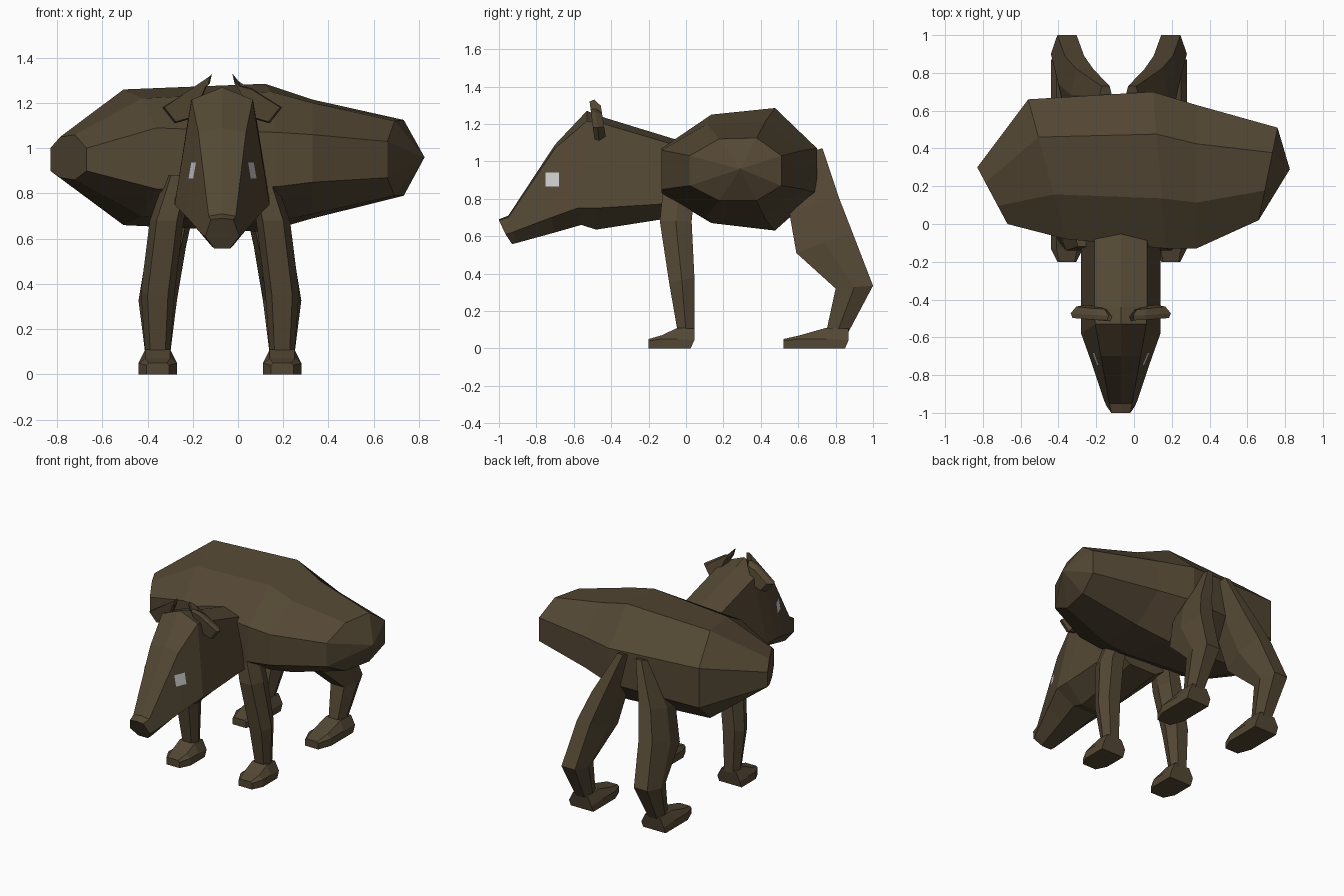
import bpy, bmesh
from mathutils import Vector
from mathutils.bvhtree import BVHTree

if "Cube" in bpy.data.objects:
    bpy.data.objects.remove(bpy.data.objects["Cube"])


def material(name, rgb):
    m = bpy.data.materials.new(name)
    m.diffuse_color = (*rgb, 1)
    m.use_nodes = True
    m.node_tree.nodes["Principled BSDF"].inputs["Base Color"].default_value = m.diffuse_color
    return m


BROWN = material("brown_hide", (0.088, 0.064, 0.034))
GREY = material("pale_grey_eye", (0.62, 0.62, 0.62))
AXIS = -0.08          # symmetry line of legs
HEAD_AXIS = -0.07     # symmetry line of head


def finish(name, bm, mat):
    bmesh.ops.recalc_face_normals(bm, faces=bm.faces)
    me = bpy.data.meshes.new(name)
    bm.to_mesh(me)
    bm.free()
    me.materials.append(mat)
    ob = bpy.data.objects.new(name, me)
    bpy.context.collection.objects.link(ob)
    return ob


def loft(rings, tip=None):
    """Skin a list of equal-length point rings and close both ends."""
    bm = bmesh.new()
    vs = [[bm.verts.new(p) for p in r] for r in rings]
    n = len(vs[0])
    for a, b in zip(vs, vs[1:]):
        for i in range(n):
            j = (i + 1) % n
            bm.faces.new((a[i], a[j], b[j], b[i]))
    bm.faces.new(vs[0])
    if tip:
        t = bm.verts.new(tip)
        for i in range(n):
            bm.faces.new((vs[-1][i], vs[-1][(i + 1) % n], t))
    else:
        bm.faces.new(vs[-1])
    return bm


# Body: skewed octagon rings running sideways
def body_ring(front, back, top_f, top_b, hi, lo, bot_f, bot_b):
    def at(t, z):
        return (front[0] + (back[0] - front[0]) * t,
                front[1] + (back[1] - front[1]) * t, z)
    return [at(0, lo), at(0, hi), at(.32, top_f), at(.73, top_b),
            at(1, hi), at(1, lo), at(.73, bot_b), at(.32, bot_f)]


body = loft([
    body_ring((-.67, 0), (-.83, .30), 1.06, 1.05, 1.0, .90, .86, .87),
    body_ring((-.36, -.08), (-.56, .66), 1.22, 1.26, 1.09, .82, .70, .66),
    body_ring((.17, -.13), (.10, .70), 1.25, 1.285, 1.07, .83, .67, .63),
    body_ring((.33, -.13), (.33, .63), 1.20, 1.215, 1.06, .85, .71, .69),
    body_ring((.66, .02), (.76, .51), 1.12, 1.125, 1.03, .87, .79, .79),
], tip=(.825, .29, .96))
finish("body", body, BROWN)


# Head and neck: rings of (y, z, half width) for top, cheek and jaw
def head_ring(ridge, top, cheek, jaw):
    def pair(p, s):
        return (HEAD_AXIS + s * p[2], p[0], p[1])
    return [(HEAD_AXIS, top[0], ridge), pair(top, 1), pair(cheek, 1), pair(jaw, 1),
            pair(jaw, -1), pair(cheek, -1), pair(top, -1)]


head = loft([
    head_ring(.69, (-1.0, .685, .05), (-.965, .61, .075), (-.93, .557, .035)),
    head_ring(.71, (-.95, .70, .06), (-.93, .62, .09), (-.90, .565, .045)),
    head_ring(1.09, (-.70, 1.07, .105), (-.72, .70, .16), (-.70, .62, .07)),
    head_ring(1.27, (-.53, 1.215, .135), (-.58, .75, .21), (-.56, .66, .09)),
    head_ring(1.235, (-.44, 1.20, .14), (-.48, .75, .21), (-.48, .635, .09)),
    head_ring(1.10, (0, 1.07, .14), (0, .78, .21), (0, .71, .10)),
])
bmesh.ops.recalc_face_normals(head, faces=head.faces)
head_tree = BVHTree.FromBMesh(head)
finish("head", head, BROWN)

# Eyes: thin patches projected onto the sides of the head
for side, s in (("left", -1), ("right", 1)):
    bm = bmesh.new()
    grid = []
    for i in range(4):
        row = []
        for j in range(4):
            y, z = -.75 + .07 * i / 3, .865 + .075 * j / 3
            hit = head_tree.ray_cast(Vector((s * 2, y, z)), Vector((-s, 0, 0)))[0]
            row.append(bm.verts.new((hit.x + s * .006, y, z)))
        grid.append(row)
    for i in range(3):
        for j in range(3):
            bm.faces.new((grid[i][j], grid[i + 1][j], grid[i + 1][j + 1], grid[i][j + 1]))
    eye = finish(side + "_eye", bm, GREY)
    for p in eye.data.polygons:
        if p.normal.x * s < 0:
            p.flip()

# Ears: leaf-shaped outlines with a small thickness
EAR = [(.045, 1.33), (.055, 1.285), (.13, 1.265), (.265, 1.18),
       (.21, 1.11), (.14, 1.13), (.10, 1.20)]
for side, s in (("left", -1), ("right", 1)):
    def outline(y, k):
        return [(HEAD_AXIS + s * (.15 + (d - .15) * k), y - .12 * (1.2 - z) * -1, 1.2 + (z - 1.2) * k)
                for d, z in EAR]
    finish(side + "_ear", loft([outline(-.50, .92), outline(-.475, 1), outline(-.44, .75)]), BROWN)

# Legs: rings of (offset, half width, front y, front z, back y, back z)
FRONT_LEG = [(.275, .055, -.045, .09, .045, .09),
             (.275, .075, -.09, .35, .045, .38),
             (.235, .075, -.14, .68, .03, .68),
             (.18, .060, -.12, .88, .05, .88)]
HIND_LEG = [(.275, .055, .75, .09, .87, .09),
            (.275, .085, .80, .32, 1.0, .335),
            (.235, .085, .59, .51, .89, .62),
            (.18, .075, .55, .74, .82, .80),
            (.07, .035, .62, 1.04, .73, 1.07)]
# Paws: y stations from toe to heel
FRONT_PAW = (-.2, -.13, -.045, .045)
HIND_PAW = (.52, .61, .75, .87)
PAW = [(.05, .04, .04, .05), (.085, .05, .055, .07),
       (.085, .05, .055, .11), (.085, .045, .055, .105)]


def leg_ring(s, d, w, yf, zf, yb, zb):
    c, ym, zm = AXIS + s * d, (yf + yb) / 2, (zf + zb) / 2
    return [(c - w * .6, yf, zf), (c + w * .6, yf, zf), (c + w, ym, zm),
            (c + w * .6, yb, zb), (c - w * .6, yb, zb), (c - w, ym, zm)]


def paw_ring(s, y, w, z, tw, tz, heel):
    c = AXIS + s * .275
    return [(c - w, y - heel, 0), (c + w, y - heel, 0), (c + w, y, z),
            (c + tw, y, tz), (c - tw, y, tz), (c - w, y, z)]


for side, s in (("left", -1), ("right", 1)):
    for place, leg, paw in (("front", FRONT_LEG, FRONT_PAW), ("hind", HIND_LEG, HIND_PAW)):
        finish(f"{side}_{place}_leg", loft([leg_ring(s, *r) for r in leg]), BROWN)
        rings = [paw_ring(s, y, *p, .02 if y == paw[-1] else 0) for y, p in zip(paw, PAW)]
        finish(f"{side}_{place}_paw", loft(rings), BROWN)
